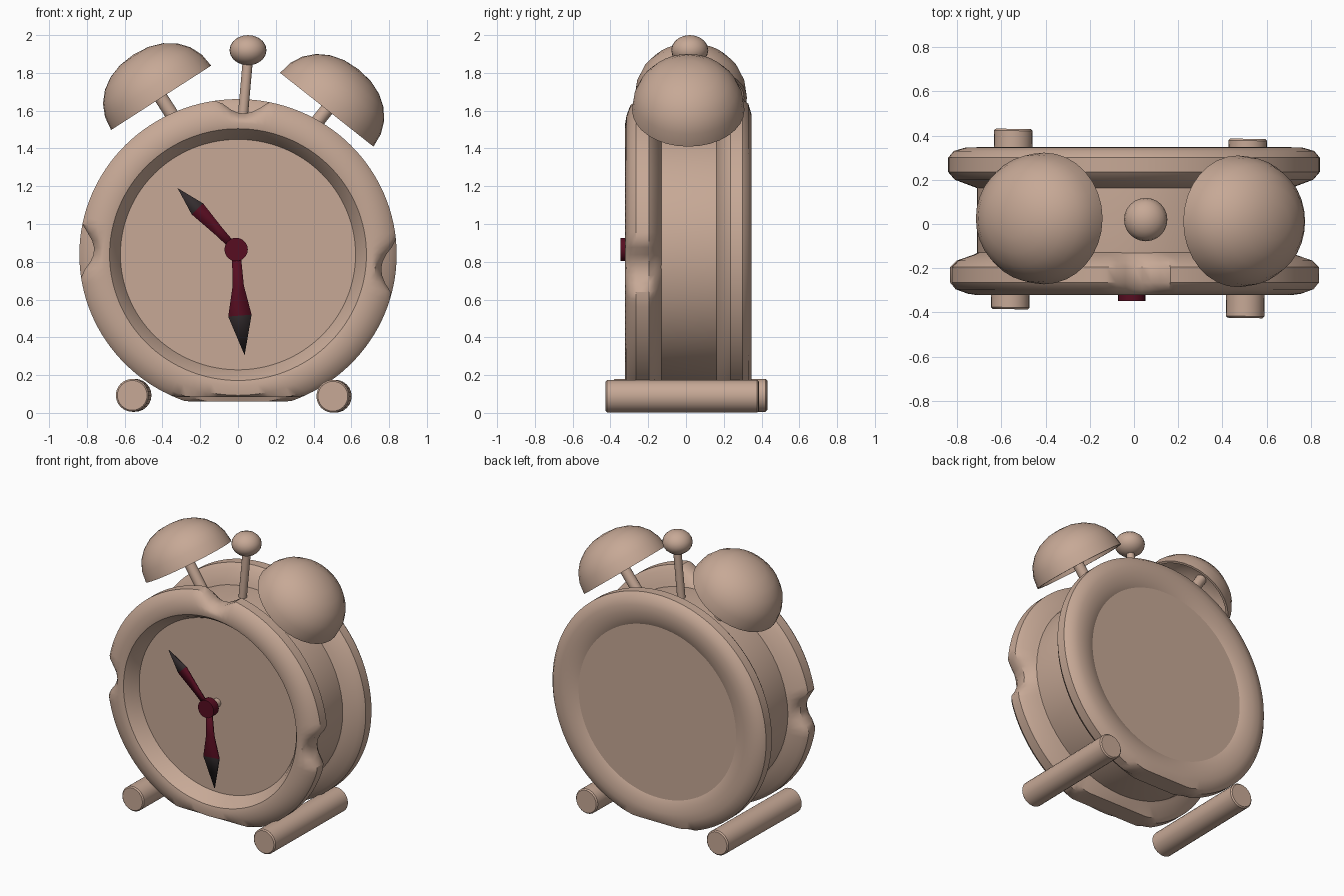
import bpy, bmesh, math
from mathutils import Vector, Matrix

if "Cube" in bpy.data.objects:
    bpy.data.objects.remove(bpy.data.objects["Cube"])


def material(name, rgb):
    m = bpy.data.materials.new(name)
    m.diffuse_color = (*rgb, 1)
    m.use_nodes = True
    m.node_tree.nodes["Principled BSDF"].inputs["Base Color"].default_value = m.diffuse_color
    return m


TAN = material("warm_tan", (0.57, 0.395, 0.305))
MAROON = material("dark_maroon", (0.095, 0.004, 0.015))
GREY = material("charcoal_grey", (0.033, 0.025, 0.027))


def finish(name, bm, mats, angle=35):
    me = bpy.data.meshes.new(name)
    bm.to_mesh(me)
    bm.free()
    ob = bpy.data.objects.new(name, me)
    bpy.context.collection.objects.link(ob)
    for m in mats:
        me.materials.append(m)
    bpy.ops.object.select_all(action='DESELECT')
    ob.select_set(True)
    bpy.context.view_layer.objects.active = ob
    bpy.ops.object.shade_smooth_by_angle(angle=math.radians(angle))
    return ob


def lathe(name, profile, matrix, n=32, warp=None, mat=TAN, angle=35):
    """Spin a closed (radius, height) outline about local z."""
    bm = bmesh.new()
    rings = []
    for i in range(n):
        a = 2 * math.pi * i / n
        ring = []
        for r, h in profile:
            p = Vector((r * math.sin(a), -r * math.cos(a), h))
            if warp and r > 0:
                p = warp(p, r, a)
            ring.append(bm.verts.new(matrix @ p))
        rings.append(ring)
    k = len(profile)
    for i in range(n):
        A, B = rings[i], rings[(i + 1) % n]
        for j in range(k):
            l = (j + 1) % k
            if profile[j][0] == 0 and profile[l][0] == 0:
                continue
            bm.faces.new((A[j], A[l], B[l], B[j]))
    bmesh.ops.remove_doubles(bm, verts=bm.verts, dist=1e-5)
    bmesh.ops.recalc_face_normals(bm, faces=bm.faces)
    return finish(name, bm, [mat], angle)


def frame(origin, axis):
    rot = Vector(axis).to_track_quat('Z', 'Y').to_matrix().to_4x4()
    return Matrix.Translation(origin) @ rot


def rod(name, a, b, r, n=16, mat=TAN, bevel=0.0):
    a, b = Vector(a), Vector(b)
    L = (b - a).length
    prof = [(0, 0), (r - bevel, 0), (r, bevel), (r, L - bevel), (r - bevel, L), (0, L)]
    return lathe(name, prof, frame(a, b - a), n, mat=mat)


# Casing: local z runs front to back, angle 0 is straight up
CZ = 0.838
CASE = (Matrix.Translation((0, 0, CZ)) @ Matrix.Rotation(-math.pi / 2, 4, 'X')
        @ Matrix.Diagonal((1, 0.98, 1, 1)))
NOTCHES = [(0.035, 0.15), (1.66, 0.16), (-1.54, 0.15)]


def rim_warp(notches, floor):
    def warp(p, r, a):
        cut = 0
        for c, w in notches:
            d = abs((a - c + math.pi) % (2 * math.pi) - math.pi)
            if d < w:
                cut = 0.078 * math.cos(d / w * math.pi / 2) ** 0.75
        k = max(0, min(1, (r - 0.72) / 0.1))
        s = (r - cut * k) / r
        # flattened underside
        return Vector((p.x * s, min(p.y * s, (CZ - floor) / 0.98), p.z))
    return warp


lathe("drum_with_dials", [(0, -0.22), (0.70, -0.22), (0.71, -0.15), (0.71, 0.20),
                          (0.70, 0.322), (0, 0.322)], CASE, 64)
lathe("front_rim", [(0.69, -0.12), (0.73, -0.138), (0.81, -0.165), (0.84, -0.195),
                    (0.84, -0.265), (0.815, -0.295), (0.76, -0.315), (0.71, -0.322),
                    (0.68, -0.315), (0.65, -0.275), (0.62, -0.215), (0.625, -0.19)],
      CASE, 128, rim_warp(NOTCHES, 0.085))
lathe("back_rim", [(0.69, 0.155), (0.73, 0.17), (0.81, 0.20), (0.84, 0.235), (0.84, 0.30),
                   (0.815, 0.33), (0.76, 0.346), (0.71, 0.347), (0.67, 0.34),
                   (0.635, 0.33), (0.615, 0.32), (0.62, 0.30)],
      CASE, 128, rim_warp([], 0.06))

# Bells: hollow domes on stems
ARC = [math.radians(15 * i) for i in range(7)]


def dome(r, h):
    return [(r * math.cos(t) ** 0.93 if t < 1.57 else 0, h * math.sin(t) ** 0.95)
            for t in ARC]


for side, c, axis in (("left", (-0.407, 0.025, 1.668), (-0.54, 0, 0.84)),
                      ("right", (0.470, 0.012, 1.605), (0.62, 0, 0.785))):
    squash = Matrix.Diagonal((0.945, 1, 1, 1))
    lathe(side + "_bell", dome(0.315, 0.272) + dome(0.298, 0.255)[::-1],
          frame(c, axis) @ squash, 32)
    c, axis = Vector(c), Vector(axis)
    rod(side + "_bell_stem", c - axis * 0.30, c + axis * 0.262, 0.036)

# Hammer between the bells
rod("hammer_stem", (0.015, 0.02, 1.45), (0.053, 0.025, 1.88), 0.027)
ball = [(0.098 * math.sin(math.pi * i / 10) if 0 < i < 10 else 0,
         -0.08 * math.cos(math.pi * i / 10)) for i in range(11)]
lathe("hammer_ball", ball, Matrix.Translation((0.053, 0.02, 1.92)), 24)

# Feet: two rods running front to back
rod("left_foot", (-0.56, -0.385, 0.093), (-0.545, 0.43, 0.093), 0.087, 24, bevel=0.008)
rod("right_foot", (0.502, -0.425, 0.088), (0.515, 0.385, 0.088), 0.087, 24, bevel=0.008)

# Hands on a central shaft
rod("hand_shaft", (-0.01, -0.20, 0.865), (-0.01, -0.30, 0.865), 0.03)
rod("hand_hub", (-0.01, -0.29, 0.865), (-0.01, -0.347, 0.865), 0.062, 20, MAROON)


def hand(name, base, mid, tip, w0, w1, y, waist, ww):
    base, mid, tip = (Vector((p[0], y, p[1])) for p in (base, mid, tip))
    d = (tip - base).normalized()
    s = Vector((d.z, 0, -d.x))
    bm = bmesh.new()
    rows = []
    for p, w in ((base, w0), (base.lerp(mid, waist), ww), (mid, w1)):
        rows.append((bm.verts.new(p - s * w), bm.verts.new(p + s * w)))
    for (a, b), (c, e) in zip(rows, rows[1:]):
        bm.faces.new((a, b, e, c))
    bm.faces.new((*rows[-1], bm.verts.new(tip))).material_index = 1
    bmesh.ops.recalc_face_normals(bm, faces=bm.faces)
    ob = finish(name, bm, [MAROON, GREY])
    mod = ob.modifiers.new("thickness", 'SOLIDIFY')
    mod.thickness = 0.008
    mod.offset = 0


hand("minute_hand", (-0.01, 0.865), (0.01, 0.515), (0.035, 0.305), 0.022, 0.062, -0.312, 0.55, 0.03)
hand("hour_hand", (-0.01, 0.865), (-0.215, 1.08), (-0.32, 1.19), 0.018, 0.042, -0.318, 0.45, 0.026)
